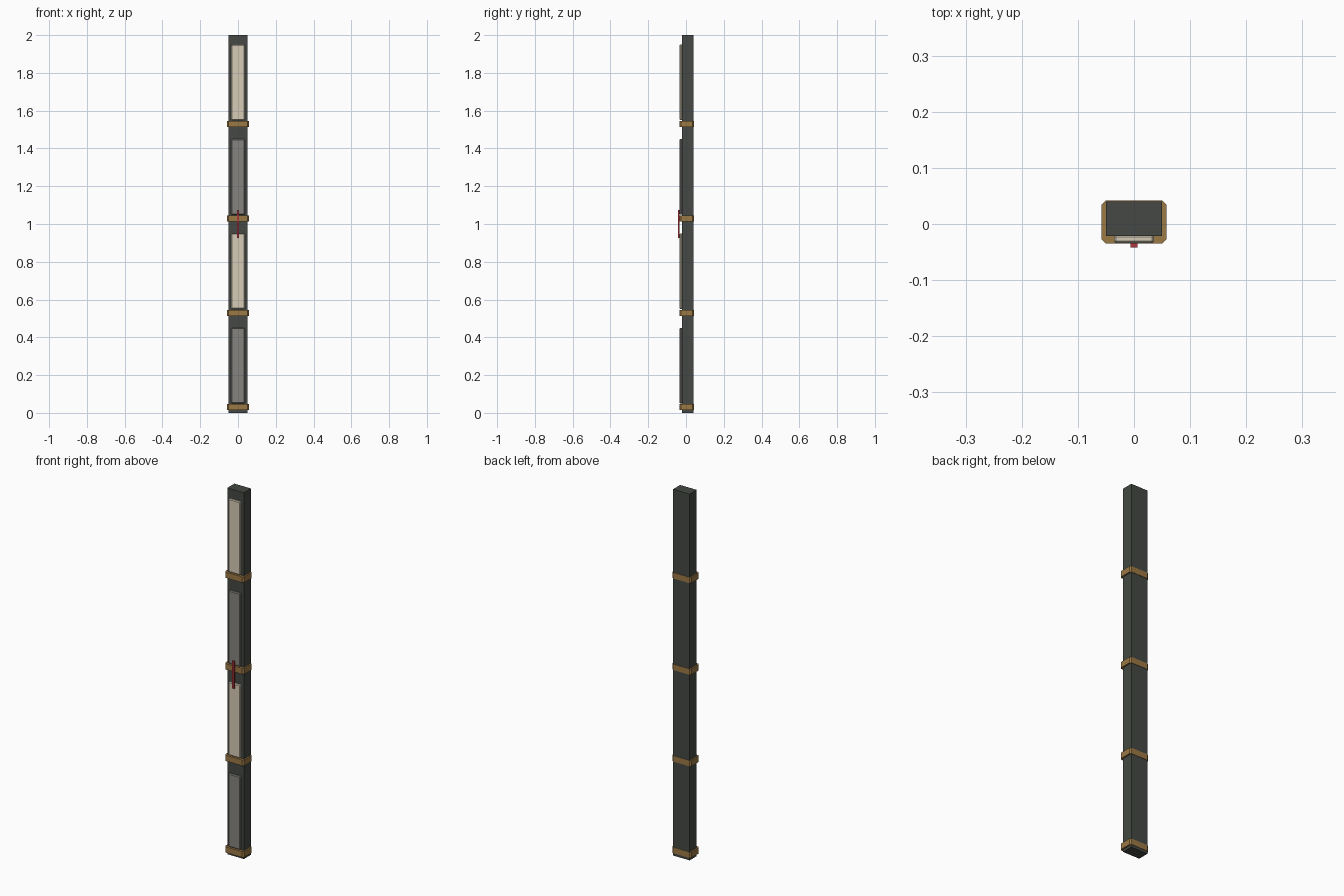
import bpy, bmesh

if "Cube" in bpy.data.objects:
    bpy.data.objects.remove(bpy.data.objects["Cube"])


def material(name, rgb):
    m = bpy.data.materials.new(name)
    m.diffuse_color = (*rgb, 1)
    m.use_nodes = True
    m.node_tree.nodes["Principled BSDF"].inputs["Base Color"].default_value = m.diffuse_color
    return m


def finish(bm, name, mat):
    bmesh.ops.recalc_face_normals(bm, faces=bm.faces)
    me = bpy.data.meshes.new(name)
    bm.to_mesh(me)
    bm.free()
    me.materials.append(mat)
    ob = bpy.data.objects.new(name, me)
    bpy.context.collection.objects.link(ob)
    return ob


def box(name, x, y0, y1, z0, z1, mat, bevel=0.0):
    bm = bmesh.new()
    bmesh.ops.create_cube(bm, size=1)
    for v in bm.verts:
        v.co = (v.co.x * 2 * x,
                (y0 + y1) / 2 + v.co.y * (y1 - y0),
                (z0 + z1) / 2 + v.co.z * (z1 - z0))
    ob = finish(bm, name, mat)
    if bevel:
        mod = ob.modifiers.new("bevel", 'BEVEL')
        mod.width = bevel
        mod.segments = 1
    return ob


def band(name, x, y0, y1, z0, z1, cut, mat):
    # rectangle with clipped corners, extruded upwards
    pts = [(x - cut, y0), (x, y0 + cut), (x, y1 - cut), (x - cut, y1)]
    pts += [(-px, py) for px, py in reversed(pts)]
    bm = bmesh.new()
    face = bm.faces.new([bm.verts.new((px, py, z0)) for px, py in pts])
    ext = bmesh.ops.extrude_face_region(bm, geom=[face])["geom"]
    for v in ext:
        if isinstance(v, bmesh.types.BMVert):
            v.co.z = z1
    return finish(bm, name, mat)


dark = material("dark_casing", (0.058, 0.066, 0.056))
cream = material("cream_panel", (0.67, 0.60, 0.47))
grey = material("grey_panel", (0.24, 0.23, 0.21))
brass = material("brass", (0.33, 0.19, 0.06))
red = material("red", (0.45, 0.04, 0.05))

# main post
box("post", 0.05, -0.021, 0.04, 0, 2, dark)

# four segments, each with a clasp band and a front panel
for i in range(4):
    z = i * 0.5
    band(f"band_{i + 1}", 0.058, -0.035, 0.042, z + 0.014, z + 0.046, 0.008, brass)
    box(f"front_panel_{i + 1}", 0.036, -0.034, -0.019, z + 0.05, z + 0.45,
        cream if i % 2 else grey, 0.004)

# red marker across the middle
box("red_marker", 0.006, -0.042, -0.034, 0.925, 1.075, red)
